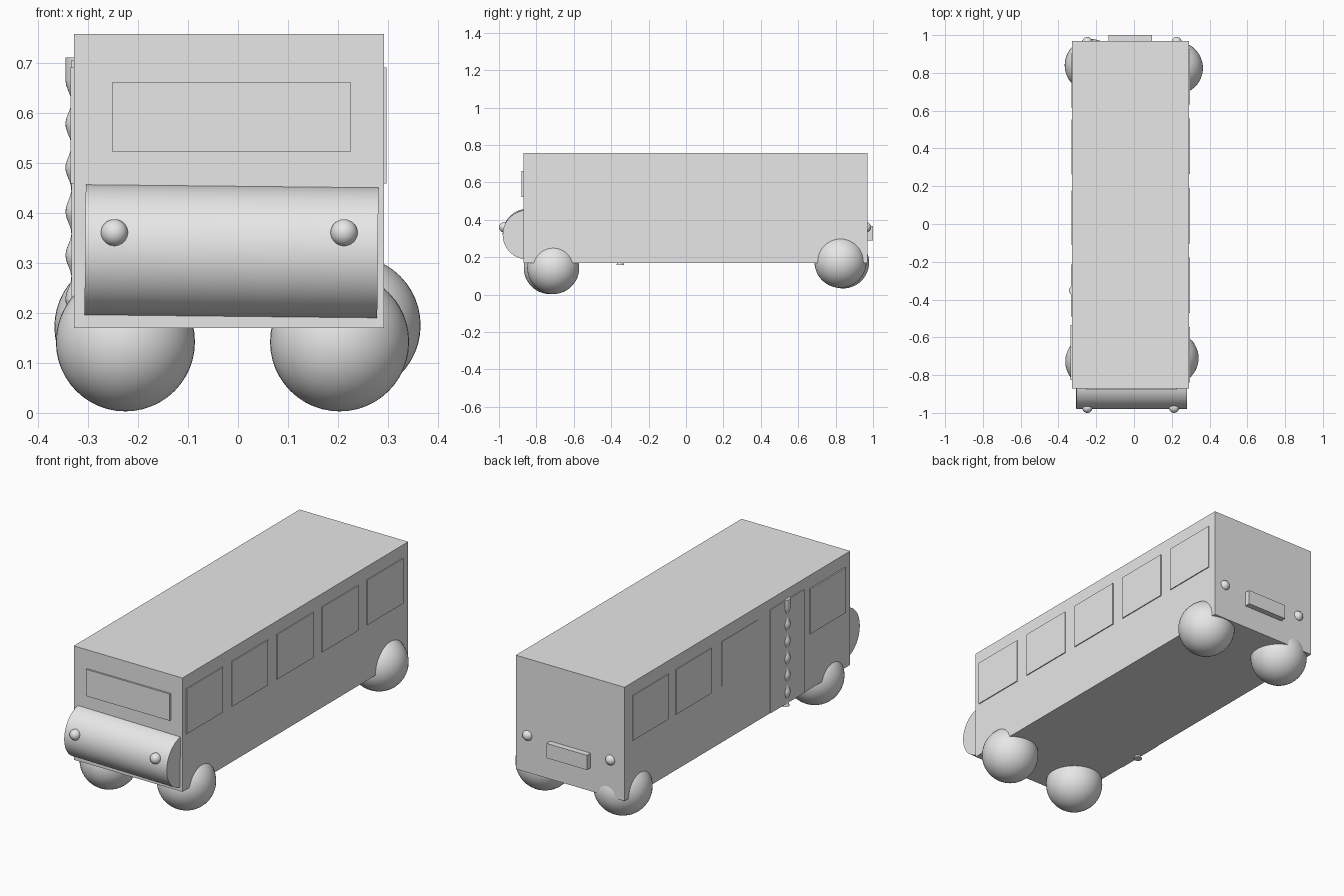
import bpy, bmesh, math
from mathutils import Matrix, Vector

old = bpy.data.objects.get("Cube")
if old:
    bpy.data.objects.remove(old, do_unlink=True)

GREY = (0.8, 0.8, 0.8, 1)
paint = bpy.data.materials.new("plain grey")
paint.use_nodes = True
paint.diffuse_color = GREY
paint.node_tree.nodes["Principled BSDF"].inputs["Base Color"].default_value = GREY


def finish(name, bm, smooth=False):
    """Turn a bmesh into a named, painted object."""
    bmesh.ops.recalc_face_normals(bm, faces=bm.faces)
    mesh = bpy.data.meshes.new(name)
    bm.to_mesh(mesh)
    bm.free()
    mesh.materials.append(paint)
    obj = bpy.data.objects.new(name, mesh)
    bpy.context.collection.objects.link(obj)
    if smooth:
        bpy.ops.object.select_all(action='DESELECT')
        obj.select_set(True)
        bpy.context.view_layer.objects.active = obj
        bpy.ops.object.shade_smooth_by_angle(angle=math.radians(40))
    return obj


def box(name, x, y, z):
    """Box from its (min, max) extent on each axis."""
    bm = bmesh.new()
    middle = Vector((sum(x), sum(y), sum(z))) / 2
    size = (x[1] - x[0], y[1] - y[0], z[1] - z[0], 1)
    bmesh.ops.create_cube(bm, size=1, matrix=Matrix.Translation(middle) @ Matrix.Diagonal(size))
    return finish(name, bm)


def ball(name, centre, radius):
    bm = bmesh.new()
    bmesh.ops.create_uvsphere(bm, u_segments=48, v_segments=24, radius=radius,
                              matrix=Matrix.Translation(centre))
    return finish(name, bm, True)


# Body shell
LEFT, RIGHT, FRONT, BACK = 0.292, -0.328, -0.87, 0.97
box("body", (RIGHT, LEFT), (FRONT, BACK), (0.17, 0.757))

# Rounded bonnet: a cylinder lying across the nose, sunk into the body
bm = bmesh.new()
lay_down = Matrix.Rotation(math.radians(90.6), 4, 'Y')
bmesh.ops.create_cone(bm, cap_ends=True, segments=64, radius1=0.132, radius2=0.132, depth=0.585,
                      matrix=Matrix.Translation((-0.013, -0.848, 0.323)) @ lay_down)
finish("bonnet", bm, True)

# Windscreen and rear bumper
box("windscreen", (-0.252, 0.226), (-0.879, -0.86), (0.522, 0.66))
box("rear_bumper", (-0.135, 0.096), (0.95, 1.0), (0.29, 0.366))

# Side windows
SILL, HEAD = 0.458, 0.69
for i in range(5):
    start = -0.84 + i * 0.368
    box(f"left_window_{i + 1}", (0.28, 0.297), (start, start + 0.294), (SILL, HEAD))
for i, (start, out) in enumerate([(-0.826, 0.007), (-0.112, 0.002), (0.262, 0.004), (0.614, 0.004)]):
    box(f"right_window_{i + 1}", (RIGHT - out, -0.31), (start, start + 0.29), (SILL, HEAD))

# Passenger door with a turned, wavy post down its middle
box("door", (RIGHT - 0.005, -0.31), (-0.49, -0.215), (0.172, 0.705))

TOP, NECK, BOTTOM, PERIOD = 0.71, 0.665, 0.157, 0.0875
bm = bmesh.new()
profile = [(0, TOP), (0.025, TOP), (0.025, NECK)]
STEPS = 48
for i in range(1, STEPS + 1):
    z = NECK + (BOTTOM - NECK) * i / STEPS
    profile.append((0.019 + 0.006 * math.cos(math.tau * (NECK - z) / PERIOD), z))
profile.append((0, BOTTOM))
verts = [bm.verts.new((-0.32 + r, -0.352, z)) for r, z in profile]
edges = [bm.edges.new(pair) for pair in zip(verts, verts[1:])]
bmesh.ops.spin(bm, geom=verts + edges, cent=(-0.32, -0.352, 0), axis=(0, 0, 1),
               angle=math.tau, steps=24)
bmesh.ops.remove_doubles(bm, verts=bm.verts, dist=0.0001)
finish("door_post", bm, True)

# Ball wheels
for name, centre in {
    "front_left_wheel": (0.203, -0.71, 0.142),
    "front_right_wheel": (-0.225, -0.728, 0.142),
    "rear_left_wheel": (0.226, 0.826, 0.175),
    "rear_right_wheel": (-0.228, 0.84, 0.172),
}.items():
    ball(name, centre, 0.139)

# Lamps
for side, x_front, x_back in (("left", 0.212, 0.226), ("right", -0.247, -0.247)):
    ball(f"{side}_headlamp", (x_front, -0.973, 0.36), 0.027)
    ball(f"{side}_tail_lamp", (x_back, 0.963, 0.36), 0.027)
